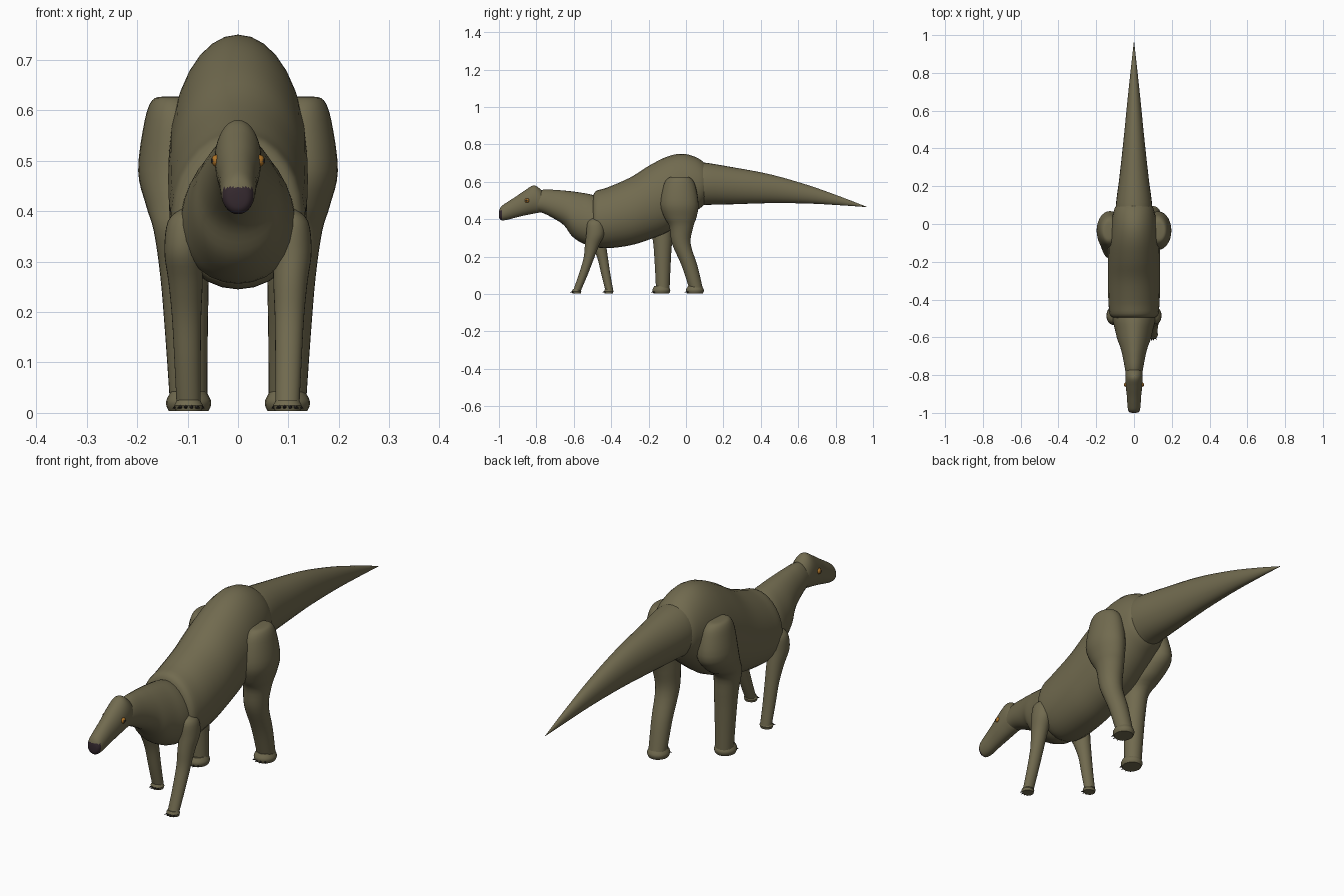
import bpy, bmesh, math
from mathutils import Vector

cube = bpy.data.objects.get("Cube")
if cube:
    bpy.data.objects.remove(cube, do_unlink=True)


def material(name, rgb):
    mat = bpy.data.materials.new(name)
    mat.use_nodes = True
    mat.diffuse_color = (*rgb, 1)
    mat.node_tree.nodes["Principled BSDF"].inputs["Base Color"].default_value = (*rgb, 1)
    return mat


SKIN = material("olive skin", (0.165, 0.145, 0.078))
NOSE = material("dark nose", (0.035, 0.022, 0.028))
CLAW = material("black claw", (0.02, 0.017, 0.014))
EYE = material("amber eye", (0.42, 0.17, 0.02))


def smooth_rows(rows, steps=4):
    """Catmull-Rom interpolation of profile rows."""
    rows = [Vector(r) for r in rows]
    result = []
    for i in range(len(rows) - 1):
        a, b = rows[max(i - 1, 0)], rows[i]
        c, d = rows[i + 1], rows[min(i + 2, len(rows) - 1)]
        for s in range(steps):
            t = s / steps
            result.append(0.5 * (2 * b + (c - a) * t + (2 * a - 5 * b + 4 * c - d) * t * t
                                 + (3 * b - a - 3 * c + d) * t ** 3))
    return result + [rows[-1]]


def add_object(name, bm, mats):
    bmesh.ops.recalc_face_normals(bm, faces=bm.faces)
    mesh = bpy.data.meshes.new(name)
    bm.to_mesh(mesh)
    bm.free()
    for mat in mats:
        mesh.materials.append(mat)
    obj = bpy.data.objects.new(name, mesh)
    bpy.context.collection.objects.link(obj)
    bpy.ops.object.select_all(action="DESELECT")
    obj.select_set(True)
    bpy.context.view_layer.objects.active = obj
    bpy.ops.object.shade_smooth_by_angle(angle=math.radians(50))
    return obj


def loft(name, rows, point, sides=28, mats=(SKIN,)):
    """Skin a row of closed rings; point(row, angle) gives each ring vertex."""
    bm = bmesh.new()
    rings = [[bm.verts.new(point(r, math.tau * k / sides)) for k in range(sides)]
             for r in smooth_rows(rows)]
    for a, b in zip(rings, rings[1:]):
        for k in range(sides):
            n = (k + 1) % sides
            bm.faces.new((a[k], a[n], b[n], b[k]))
    bm.faces.new(rings[0])
    bm.faces.new(rings[-1])
    return add_object(name, bm, mats)


def trunk_point(taper):
    """Upright section from y, top, bottom, half width; taper narrows its upper half."""
    def point(row, a):
        y, top, bottom, half = row
        width = half * (1 - taper * math.sin(a))
        return (width * math.cos(a), y, (top + bottom) / 2 + (top - bottom) / 2 * math.sin(a))
    return point


def limb_point(side):
    """Level section from z, x, y, half width, half depth."""
    def point(row, a):
        z, x, y, rx, ry = row
        return (side * (x + rx * math.cos(a)), y + ry * math.sin(a), z)
    return point


def ball(name, centre, size, mat):
    bm = bmesh.new()
    bmesh.ops.create_uvsphere(bm, u_segments=16, v_segments=10, radius=1)
    bmesh.ops.scale(bm, vec=size, verts=bm.verts)
    bmesh.ops.translate(bm, vec=centre, verts=bm.verts)
    return add_object(name, bm, [mat])


# Barrel body, high over the hips
loft("body", [
    (-0.5, 0.50, 0.30, 0.09), (-0.485, 0.548, 0.255, 0.125), (-0.42, 0.57, 0.245, 0.135),
    (-0.3, 0.622, 0.26, 0.138), (-0.2, 0.685, 0.29, 0.138), (-0.1, 0.735, 0.33, 0.135),
    (-0.02, 0.75, 0.385, 0.125), (0.05, 0.733, 0.44, 0.112), (0.1, 0.70, 0.48, 0.092),
    (0.13, 0.66, 0.53, 0.04)], trunk_point(0.06))

# Long tapering tail
loft("tail", [
    (0, 0.70, 0.45, 0.08), (0.08, 0.705, 0.474, 0.097), (0.25, 0.678, 0.48, 0.077),
    (0.45, 0.64, 0.486, 0.055), (0.65, 0.583, 0.484, 0.035), (0.82, 0.523, 0.475, 0.017),
    (0.965, 0.467, 0.465, 0.001)], trunk_point(0))

# Neck flowing into the deep chest
loft("neck_and_chest", [
    (-0.42, 0.50, 0.27, 0.11), (-0.5, 0.53, 0.256, 0.113), (-0.56, 0.542, 0.275, 0.1),
    (-0.61, 0.549, 0.31, 0.088), (-0.65, 0.553, 0.365, 0.073), (-0.7, 0.557, 0.4, 0.06),
    (-0.77, 0.557, 0.435, 0.047), (-0.84, 0.53, 0.45, 0.035)], trunk_point(0.14))

# Head with raised crown and sloping snout
head = loft("head", [
    (-0.75, 0.53, 0.45, 0.03), (-0.78, 0.562, 0.437, 0.043), (-0.815, 0.581, 0.43, 0.046),
    (-0.86, 0.555, 0.421, 0.044), (-0.91, 0.521, 0.409, 0.038), (-0.955, 0.492, 0.397, 0.035),
    (-0.985, 0.471, 0.394, 0.031), (-0.997, 0.452, 0.402, 0.022), (-1, 0.437, 0.415, 0.008)],
    trunk_point(0.03), mats=(SKIN, NOSE))
for face in head.data.polygons:
    if face.center.y < -0.983 and face.center.z < 0.447:
        face.material_index = 1


def foot(name, side, x, y, rx, ry, height):
    """Flat rounded foot with a row of claws along its front."""
    loft(name, [
        (0.004, x, y, rx * 0.9, ry * 0.9), (0.014, x, y, rx, ry),
        (height * 0.6, x, y, rx, ry), (height, x, y, rx * 0.8, ry * 0.8)],
        limb_point(side), sides=20)
    for i in range(4):
        angle = math.radians(-36 + 24 * i)
        out = Vector((math.sin(angle), -math.cos(angle), -0.25))
        spot = Vector((side * x + out.x * rx * 0.95, y + out.y * ry * 0.95, 0.012))
        bm = bmesh.new()
        bmesh.ops.create_cone(bm, cap_ends=True, segments=8, radius1=0.007, radius2=0.0005,
                              depth=0.024)
        bmesh.ops.rotate(bm, matrix=out.to_track_quat("Z", "Y").to_matrix(), verts=bm.verts)
        bmesh.ops.translate(bm, vec=spot, verts=bm.verts)
        add_object(name + "_claw", bm, [CLAW])


def hind_leg(name, side, knee, ankle):
    thigh = -0.035
    loft(name, [
        (0.627, 0.13, thigh, 0.02, 0.03), (0.62, 0.13, thigh, 0.04, 0.06),
        (0.58, 0.125, thigh, 0.06, 0.085), (0.48, 0.128, thigh, 0.07, 0.102),
        (0.41, 0.12, (thigh + knee) / 2, 0.062, 0.086), (0.36, 0.112, knee, 0.055, 0.064),
        (0.27, 0.106, knee, 0.048, 0.05),
        (0.15, 0.102, knee * 0.45 + ankle * 0.55, 0.042, 0.042),
        (0.02, 0.098, ankle, 0.037, 0.036)], limb_point(side))
    foot(name + "_foot", side, 0.098, ankle - 0.008, 0.044, 0.047, 0.042)


def front_leg(name, side, elbow, wrist):
    shoulder = -0.485
    loft(name, [
        (0.405, 0.1, shoulder, 0.012, 0.02), (0.38, 0.106, shoulder, 0.033, 0.042),
        (0.32, 0.108, shoulder, 0.038, 0.048),
        (0.26, 0.104, (shoulder + elbow) / 2, 0.034, 0.038),
        (0.19, 0.102, elbow, 0.029, 0.028), (0.1, 0.1, (elbow + wrist) / 2, 0.026, 0.024),
        (0.02, 0.098, wrist, 0.024, 0.021)], limb_point(side))
    foot(name + "_foot", side, 0.098, wrist - 0.003, 0.028, 0.025, 0.026)


# Walking legs
hind_leg("left_hind_leg", 1, -0.025, 0.056)
hind_leg("right_hind_leg", -1, -0.125, -0.124)
front_leg("left_front_leg", 1, -0.52, -0.582)
front_leg("right_front_leg", -1, -0.445, -0.41)

# Eyes
for label, side in (("left", 1), ("right", -1)):
    ball(label + "_eye", (side * 0.042, -0.85, 0.5), (0.011, 0.012, 0.012), EYE)
    ball(label + "_pupil", (side * 0.05, -0.852, 0.5), (0.004, 0.006, 0.006), CLAW)
